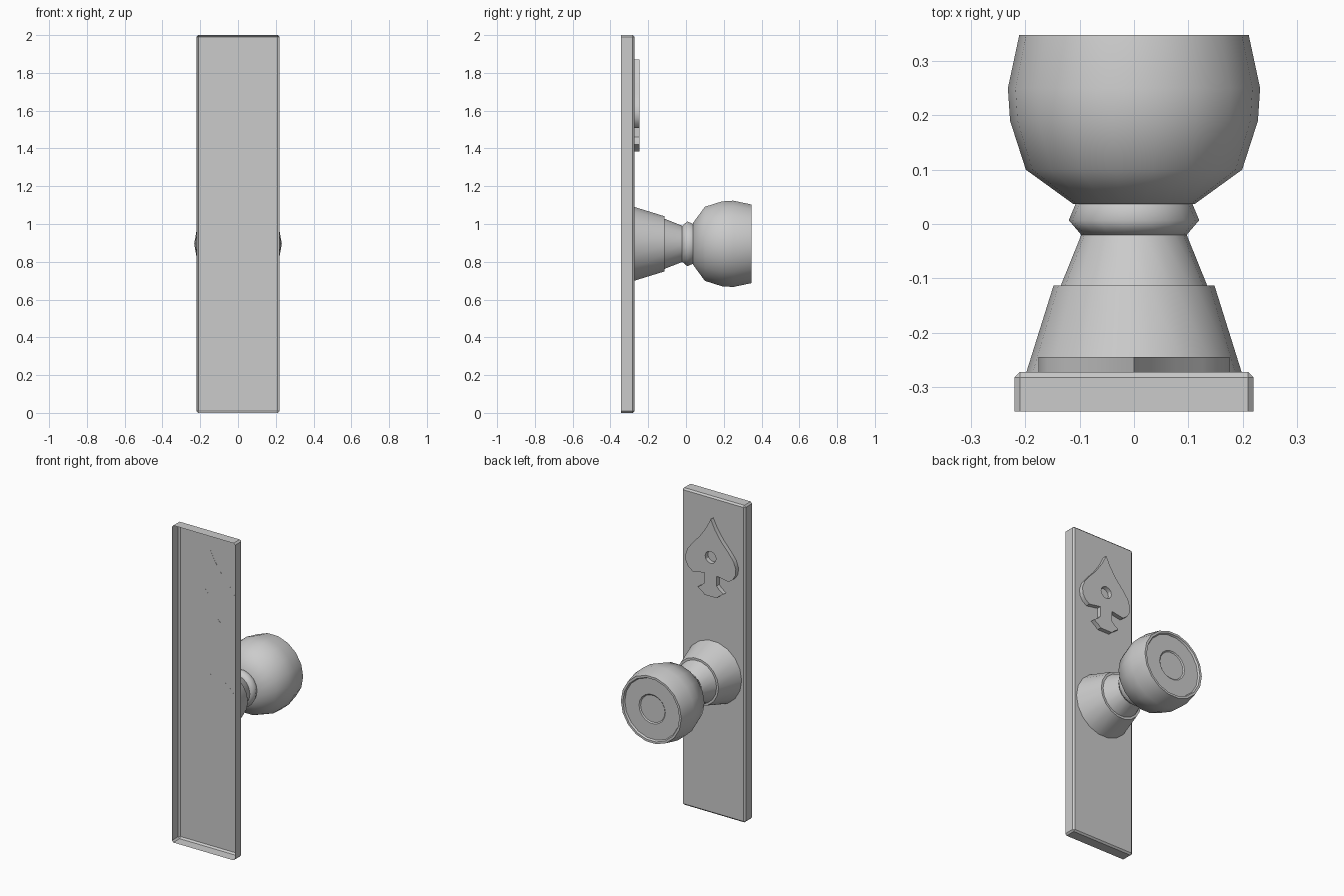
import bpy, bmesh, math

if "Cube" in bpy.data.objects:
    bpy.data.objects.remove(bpy.data.objects["Cube"])

grey = bpy.data.materials.new("metal grey")
grey.diffuse_color = (0.6, 0.6, 0.6, 1)
grey.use_nodes = True
grey.node_tree.nodes["Principled BSDF"].inputs["Base Color"].default_value = grey.diffuse_color

AXIS_Z = 0.895          # height of the knob axis
PANEL_Y = -0.272        # rear face of the plate
SIDES = 18


def finish(bm, name, angle=None):
    mesh = bpy.data.meshes.new(name)
    bm.to_mesh(mesh)
    bm.free()
    mesh.materials.append(grey)
    obj = bpy.data.objects.new(name, mesh)
    bpy.context.collection.objects.link(obj)
    if angle:
        bpy.ops.object.select_all(action='DESELECT')
        obj.select_set(True)
        bpy.context.view_layer.objects.active = obj
        bpy.ops.object.shade_smooth_by_angle(angle=math.radians(angle))
    return obj


def turned(name, profile, angle=40):
    """Turn (radius, y) points about the knob axis and cap both ends."""
    bm = bmesh.new()
    rings = []
    for r, y in profile:
        rings.append([bm.verts.new((r * math.cos(a), y, AXIS_Z + r * math.sin(a)))
                      for a in (2 * math.pi * i / SIDES for i in range(SIDES))])
    for a, b in zip(rings, rings[1:]):
        for i in range(SIDES):
            j = (i + 1) % SIDES
            bm.faces.new((a[i], a[j], b[j], b[i]))
    bm.faces.new(rings[0])
    bm.faces.new(rings[-1])
    bmesh.ops.recalc_face_normals(bm, faces=bm.faces)
    return finish(bm, name, angle)


# Back plate: thin pressed shell, open at the front, chamfered corners
bm = bmesh.new()
bmesh.ops.create_cube(bm, size=1)
for v in bm.verts:
    v.co = (v.co.x * 0.44, -0.345 if v.co.y < 0 else PANEL_Y, v.co.z * 2 + 1)
front = [f for f in bm.faces if f.normal.y < -0.9]
bmesh.ops.delete(bm, geom=front, context='FACES_ONLY')
edges = [e for e in bm.edges if not e.is_boundary]
bmesh.ops.bevel(bm, geom=edges, offset=0.01, segments=1, affect='EDGES')
finish(bm, "back_plate")

# Spade ornament: half outline mirrored, with a round hole, extruded
half = [(0.03, 1.81), (0.075, 1.745), (0.125, 1.69), (0.16, 1.645), (0.176, 1.60),
        (0.173, 1.56), (0.155, 1.53), (0.125, 1.508), (0.042, 1.522), (0.042, 1.46),
        (0.06, 1.44), (0.09, 1.42), (0.06, 1.40), (0.042, 1.383)]
outline = [(0, 1.87)] + half + [(-x, z) for x, z in reversed(half)]
hole = [(0.038 * math.cos(2 * math.pi * i / 12), 1.63 + 0.038 * math.sin(2 * math.pi * i / 12))
        for i in range(12)]
bm = bmesh.new()
loops = []
for pts in (outline, hole):
    vs = [bm.verts.new((x, PANEL_Y - 0.0005, z)) for x, z in pts]
    loops += [bm.edges.new((vs[i], vs[(i + 1) % len(vs)])) for i in range(len(vs))]
bmesh.ops.triangle_fill(bm, edges=loops, use_beauty=True, normal=(0, -1, 0))
ext = bmesh.ops.extrude_face_region(bm, geom=bm.faces[:], use_keep_orig=True)
for v in ext["geom"]:
    if isinstance(v, bmesh.types.BMVert):
        v.co.y = -0.245
bmesh.ops.recalc_face_normals(bm, faces=bm.faces)
finish(bm, "spade_ornament", 30)

# Rose, neck, collar and knob along one axis
turned("rose", [(0.198, PANEL_Y - 0.0005), (0.148, -0.113)])
turned("neck", [(0.135, -0.114), (0.097, -0.02)])
turned("collar", [(0.097, -0.02), (0.120, 0.007), (0.107, 0.038)], 65)
turned("knob", [(0.112, 0.037), (0.199, 0.10), (0.228, 0.19), (0.232, 0.25),
                (0.211, 0.348), (0.197, 0.348), (0.191, 0.337),
                (0.092, 0.337), (0.085, 0.331)])
